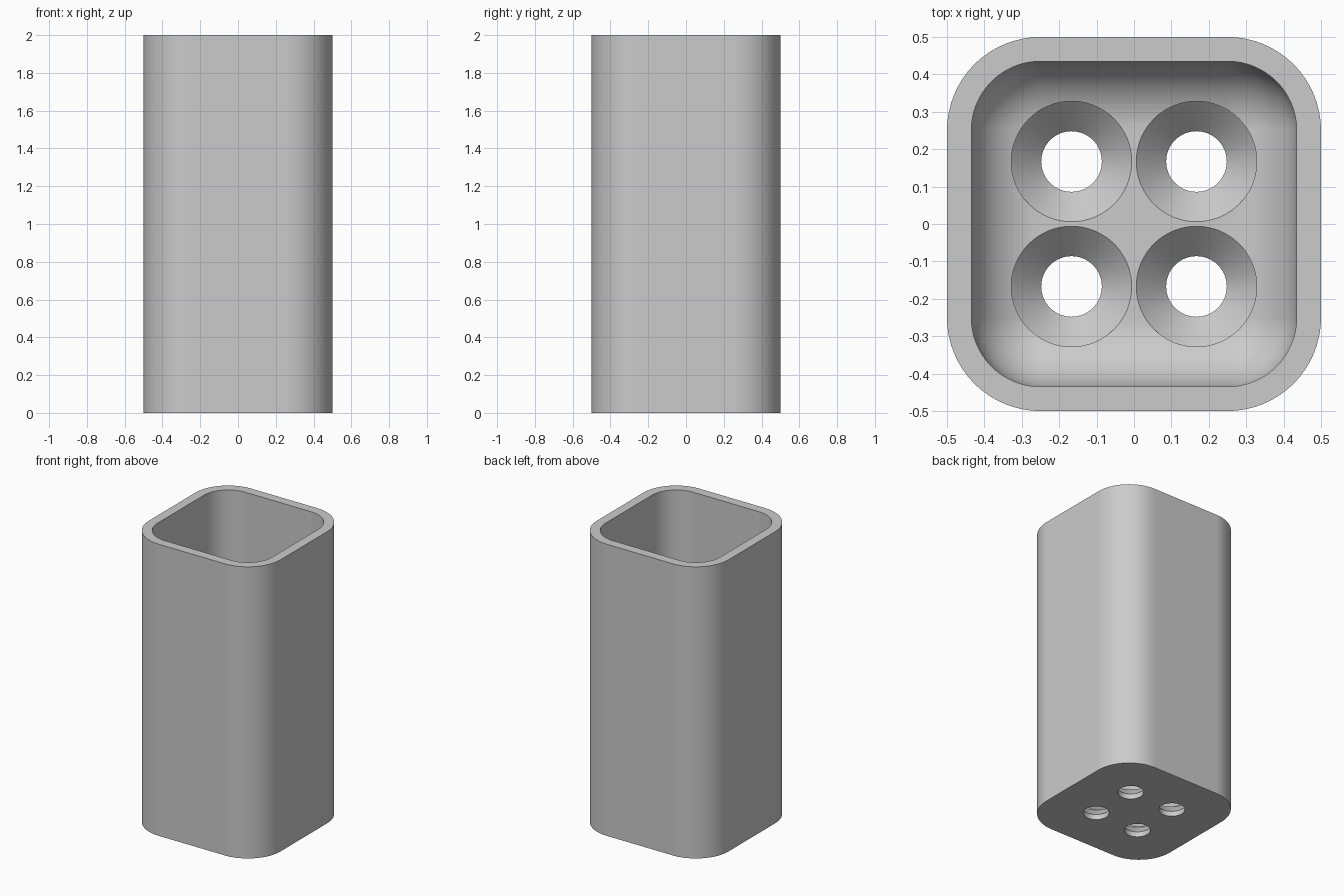
import bpy, bmesh
from math import sin, cos, pi

cube = bpy.data.objects.get("Cube")
if cube:
    bpy.data.objects.remove(cube, do_unlink=True)

grey = bpy.data.materials.new("light grey")
grey.use_nodes = True
colour = (0.6, 0.6, 0.6, 1)
grey.diffuse_color = colour
grey.node_tree.nodes["Principled BSDF"].inputs["Base Color"].default_value = colour

HEIGHT = 2.0
FLOOR = 0.115        # thickness of the bottom
OUTER, OUTER_R = 0.5, 0.25
INNER, INNER_R = 0.435, 0.185
HOLE = 0.167         # hole offset from the centre
STEPS = 16


def rounded_square(half, radius):
    """Outline of a square with rounded corners."""
    c = half - radius
    pts = []
    for k, (sx, sy) in enumerate([(1, 1), (-1, 1), (-1, -1), (1, -1)]):
        for i in range(STEPS + 1):
            a = (k + i / STEPS) * pi / 2
            pts.append((sx * c + radius * cos(a), sy * c + radius * sin(a)))
    return pts


def circle(radius, x, y, n=64):
    return [(x + radius * cos(2 * pi * i / n), y + radius * sin(2 * pi * i / n))
            for i in range(n)]


def loft(name, sections):
    """Closed solid through a stack of (outline, z) sections."""
    bm = bmesh.new()
    rings = [[bm.verts.new((x, y, z)) for x, y in pts] for pts, z in sections]
    for low, high in zip(rings, rings[1:]):
        for i in range(len(low)):
            j = (i + 1) % len(low)
            bm.faces.new((low[i], low[j], high[j], high[i]))
    bm.faces.new(rings[0][::-1])
    bm.faces.new(rings[-1])
    mesh = bpy.data.meshes.new(name)
    bm.to_mesh(mesh)
    bm.free()
    mesh.materials.append(grey)
    obj = bpy.data.objects.new(name, mesh)
    bpy.context.collection.objects.link(obj)
    return obj


# Outer body
body = loft("square_cup", [(rounded_square(OUTER, OUTER_R), z) for z in (0, HEIGHT)])

# Cavity with a filleted floor
fillet = INNER_R - 0.002
sections = []
for i in range(STEPS + 1):
    a = i / STEPS * pi / 2
    inset = fillet * (1 - sin(a))
    sections.append((rounded_square(INNER - inset, INNER_R - inset),
                     FLOOR + fillet * (1 - cos(a))))
sections.append((rounded_square(INNER, INNER_R), HEIGHT + 0.1))
cutters = [loft("cavity_cutter", sections)]

# Four countersunk drain holes
hole_profile = [(0.081, -0.1), (0.081, FLOOR - 0.08), (0.161, FLOOR), (0.161, FLOOR + 0.1)]
for sx in (-1, 1):
    for sy in (-1, 1):
        cutters.append(loft("drain_hole_cutter",
                            [(circle(r, sx * HOLE, sy * HOLE), z) for r, z in hole_profile]))

# Cut the body, then drop the cutters
bpy.context.view_layer.objects.active = body
body.select_set(True)
for cutter in cutters:
    cutter.hide_render = True
    cut = body.modifiers.new("cut", 'BOOLEAN')
    cut.operation = 'DIFFERENCE'
    cut.solver = 'EXACT'
    cut.object = cutter
    bpy.ops.object.modifier_apply(modifier=cut.name)
    bpy.data.objects.remove(cutter, do_unlink=True)

# Smooth curves with crisp edges and flat sides
bpy.ops.object.shade_smooth_by_angle(angle=pi / 6)
weighted = body.modifiers.new("flat_sides", 'WEIGHTED_NORMAL')
weighted.keep_sharp = True
